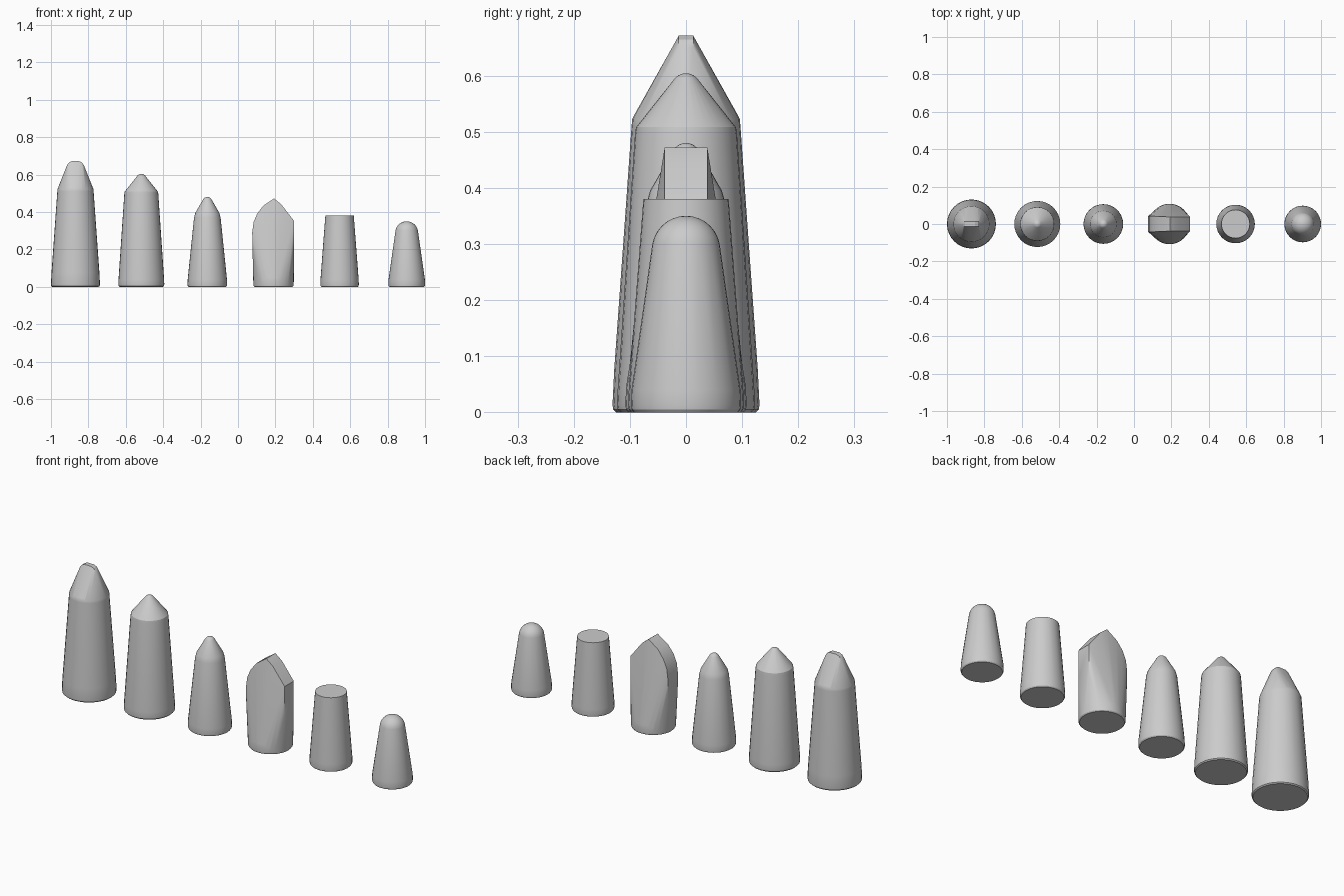
import bpy, bmesh
from math import sin, cos, pi, radians

if "Cube" in bpy.data.objects:
    bpy.data.objects.remove(bpy.data.objects["Cube"])

SIDES = 32


def dome(radius, z, steps=6):
    """Rings of a hemisphere centred at height z."""
    return [(radius * cos(i * pi / 2 / steps), z + radius * sin(i * pi / 2 / steps))
            for i in range(steps)] + [(0.002, z + radius)]


def base(r, s=1.0):
    """Chamfered foot with a slightly softened rim."""
    return [(r * 0.95, 0.0), (r * 0.99, 0.005 * s), (r, 0.013 * s), (r * 0.99, 0.04 * s)]


def piece(name, x, rings, extra=()):
    """Convex shell around stacked rings plus extra corner points."""
    bm = bmesh.new()
    for r, z in rings:
        for i in range(SIDES):
            a = 2 * pi * i / SIDES
            bm.verts.new((r * cos(a), r * sin(a), z))
    for px, py, pz in extra:
        for side in (-1, 1):
            bm.verts.new((px, py * side, pz))
    bmesh.ops.convex_hull(bm, input=bm.verts[:])
    bmesh.ops.delete(bm, geom=[v for v in bm.verts if not v.link_faces], context='VERTS')
    bmesh.ops.dissolve_limit(bm, angle_limit=radians(0.5), verts=bm.verts[:], edges=bm.edges[:])
    bmesh.ops.recalc_face_normals(bm, faces=bm.faces[:])
    me = bpy.data.meshes.new(name)
    bm.to_mesh(me)
    bm.free()
    ob = bpy.data.objects.new(name, me)
    ob.location.x = x
    bpy.context.collection.objects.link(ob)
    bpy.ops.object.select_all(action='DESELECT')
    ob.select_set(True)
    bpy.context.view_layer.objects.active = ob
    bpy.ops.object.shade_smooth_by_angle(angle=radians(25))
    return ob


# King: tapered body, narrow flat finial wide in x
king_tip = [(s * px, 0.013, z) for s in (-1, 1)
            for px, z in ((0.052, 0.625), (0.045, 0.65), (0.035, 0.664), (0.02, 0.671))]
piece("king", -0.869, base(0.131) + [(0.128, 0.075), (0.097, 0.51), (0.096, 0.522), (0.091, 0.532)],
      king_tip)

# Queen: conical top with a small rounded tip
piece("queen", -0.517, base(0.123) + [(0.119, 0.07), (0.091, 0.495), (0.089, 0.508)]
      + dome(0.027, 0.577))

# Bishop: rounded shoulder and blunt ogive tip
piece("bishop", -0.164, base(0.106) + [(0.102, 0.055), (0.073, 0.345), (0.071, 0.37), (0.064, 0.395)]
      + dome(0.026, 0.454))

# Knight: round foot rising to a narrow head with curved back and sloped face
knight_head = [(-0.113, 0.042, 0.23), (-0.114, 0.042, 0.29), (-0.107, 0.042, 0.345),
               (-0.088, 0.042, 0.39), (-0.055, 0.04, 0.433), (0.002, 0.038, 0.472),
               (0.04, 0.038, 0.442), (0.109, 0.038, 0.353), (0.109, 0.038, 0.20)]
piece("knight", 0.19, base(0.108) + [(0.106, 0.05)], knight_head)

# Rook: plain flat-topped taper
piece("rook", 0.543, base(0.103) + [(0.1, 0.05), (0.076, 0.38)])

# Pawn: taper ending in a ball
piece("pawn", 0.902, base(0.098) + [(0.093, 0.058)] + dome(0.061, 0.289, 8))
